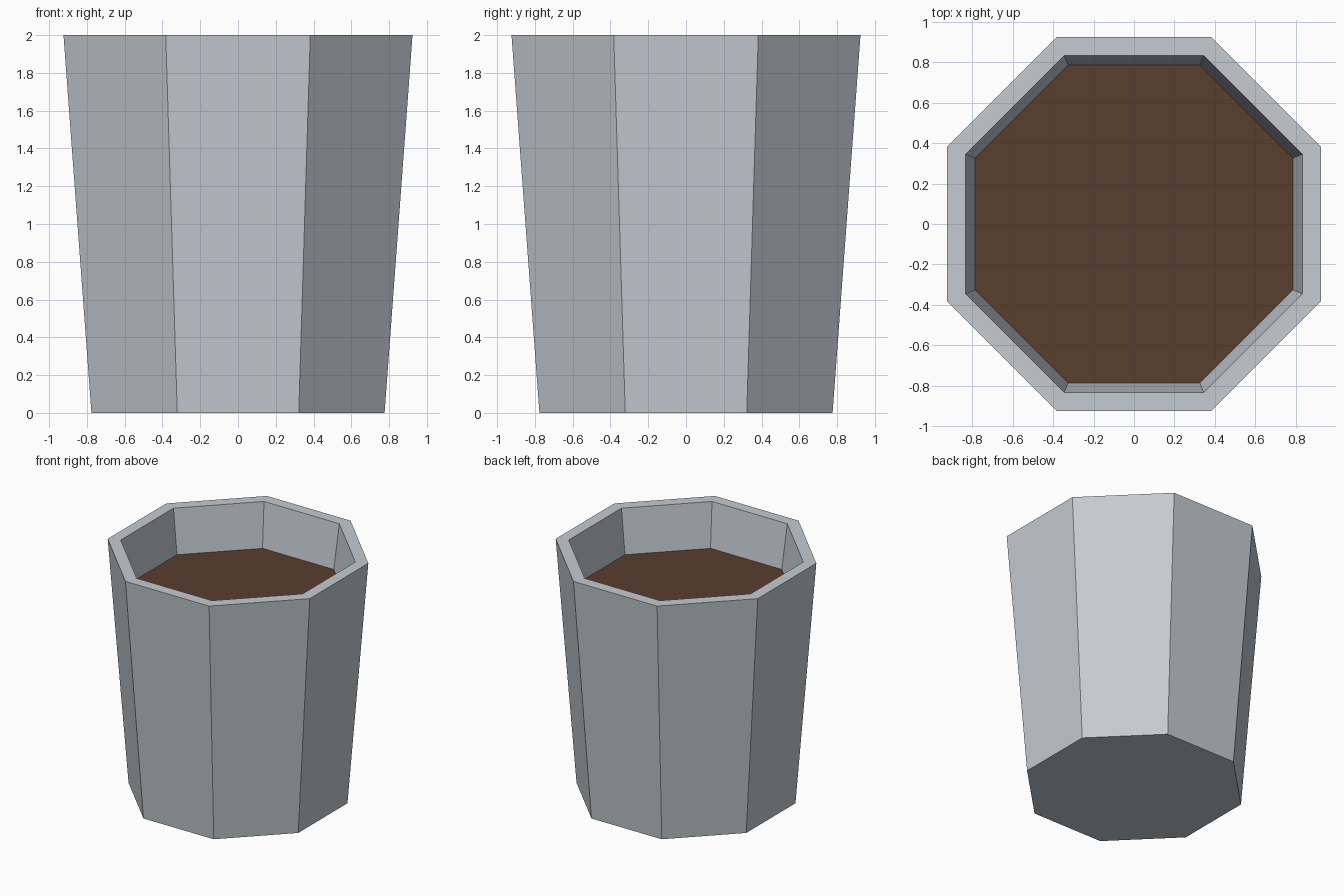
import bpy, bmesh, math

if "Cube" in bpy.data.objects:
    bpy.data.objects.remove(bpy.data.objects["Cube"])

SIDES = 8


def material(name, rgb):
    m = bpy.data.materials.new(name)
    m.diffuse_color = (*rgb, 1.0)
    m.use_nodes = True
    m.node_tree.nodes["Principled BSDF"].inputs["Base Color"].default_value = m.diffuse_color
    return m


def lathe(name, profile, mat):
    """Flat-sided solid from (corner radius, z) rings, capped at both ends."""
    bm = bmesh.new()
    rings = []
    for r, z in profile:
        angles = [math.pi / SIDES + 2 * math.pi * i / SIDES for i in range(SIDES)]
        rings.append([bm.verts.new((r * math.cos(a), r * math.sin(a), z)) for a in angles])
    for lo, hi in zip(rings, rings[1:]):
        for i in range(SIDES):
            j = (i + 1) % SIDES
            bm.faces.new((lo[i], lo[j], hi[j], hi[i]))
    bm.faces.new(rings[0][::-1])
    bm.faces.new(rings[-1])
    bmesh.ops.recalc_face_normals(bm, faces=bm.faces)
    mesh = bpy.data.meshes.new(name)
    bm.to_mesh(mesh)
    bm.free()
    mesh.materials.append(mat)
    obj = bpy.data.objects.new(name, mesh)
    bpy.context.collection.objects.link(obj)
    return obj


grey = material("pale grey", (0.55, 0.60, 0.64))
brown = material("soil brown", (0.102, 0.048, 0.028))

SOIL_Z = 1.635

# Tapered pot: base, outer wall, rim, recessed inner wall and floor
lathe("pot", [(0.84, 0), (1.0, 2.0), (0.90, 2.0), (0.85, SOIL_Z - 0.005)], grey)

# Thin fill lying on the recessed floor
lathe("soil", [(0.848, SOIL_Z - 0.004), (0.85, SOIL_Z)], brown)
